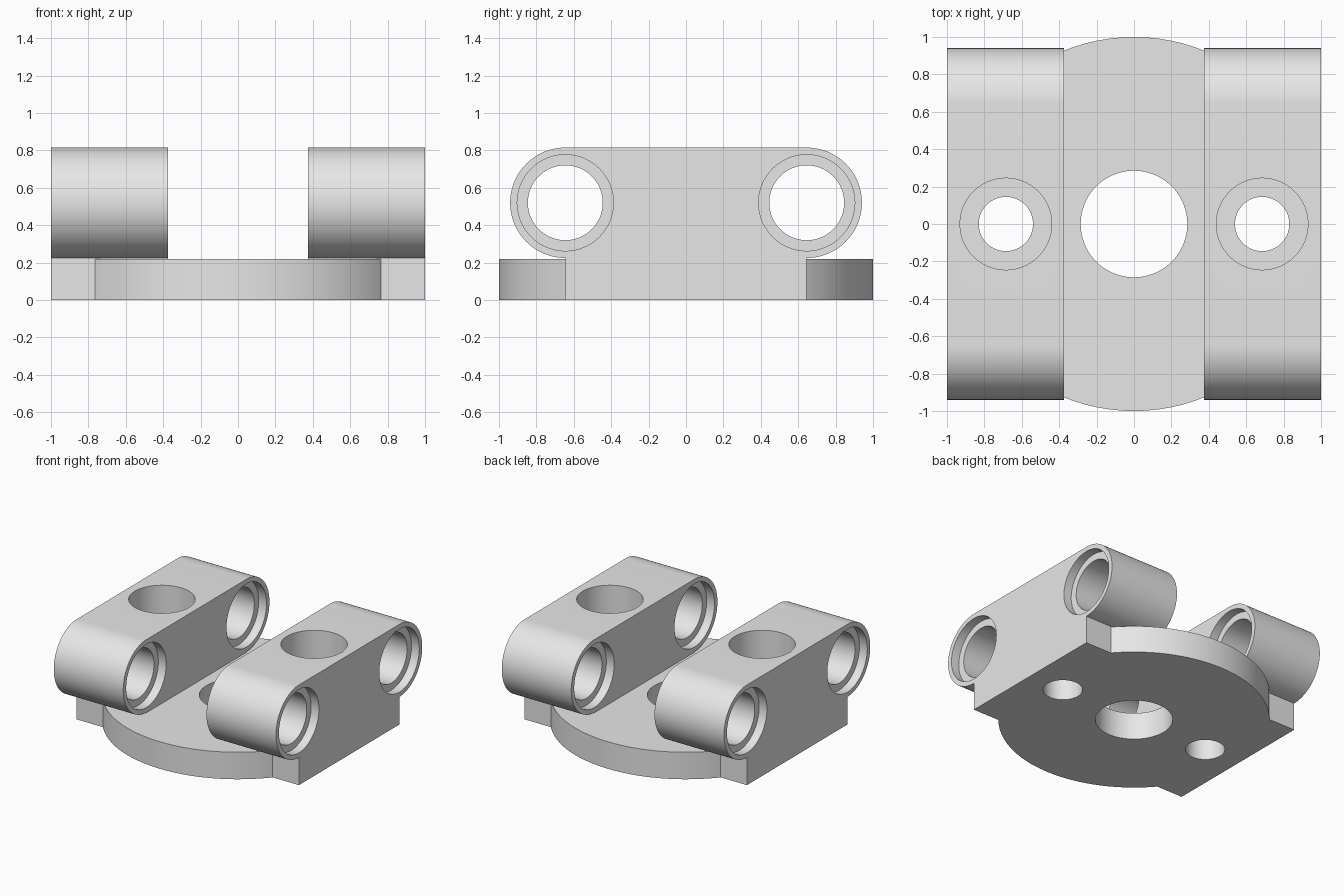
import bpy, bmesh, math
from mathutils import Matrix

cube = bpy.data.objects.get("Cube")
if cube:
    bpy.data.objects.remove(cube, do_unlink=True)

SEGMENTS = 96
BASE_TOP = 0.22
PIN_Y, PIN_Z, END_RADIUS = 0.645, 0.52, 0.295
ARM_IN, ARM_OUT = 0.375, 1.0
SCREW_X = 0.685

grey = bpy.data.materials.new("light_grey")
grey.use_nodes = True
grey.diffuse_color = (0.8, 0.8, 0.8, 1)
grey.node_tree.nodes["Principled BSDF"].inputs["Base Color"].default_value = (0.8, 0.8, 0.8, 1)


def finish(name, bm):
    bmesh.ops.recalc_face_normals(bm, faces=bm.faces)
    mesh = bpy.data.meshes.new(name)
    bm.to_mesh(mesh)
    bm.free()
    mesh.materials.append(grey)
    obj = bpy.data.objects.new(name, mesh)
    bpy.context.collection.objects.link(obj)
    return obj


def cylinder(name, radius, start, end, axis="Z", centre=(0, 0, 0)):
    """Cylinder running from start to end along the axis."""
    bm = bmesh.new()
    place = Matrix.Translation(centre)
    if axis == "X":
        place = place @ Matrix.Rotation(math.pi / 2, 4, "Y")
    place = place @ Matrix.Translation((0, 0, (start + end) / 2))
    bmesh.ops.create_cone(bm, cap_ends=True, segments=SEGMENTS, radius1=radius,
                          radius2=radius, depth=end - start, matrix=place)
    return finish(name, bm)


def arm(name, x0, x1):
    """Round-ended side arm with a straight foot, extruded along x."""
    steps = SEGMENTS // 2
    half = []
    for i in range(steps + 1):
        a = math.pi / 2 - math.pi * i / steps
        half.append((PIN_Y + END_RADIUS * math.cos(a), PIN_Z + END_RADIUS * math.sin(a)))
    half.append((PIN_Y, 0))
    outline = half + [(-y, z) for y, z in reversed(half)]
    bm = bmesh.new()
    face = bm.faces.new([bm.verts.new((x0, y, z)) for y, z in outline])
    out = bmesh.ops.extrude_face_region(bm, geom=[face])
    moved = [v for v in out["geom"] if isinstance(v, bmesh.types.BMVert)]
    bmesh.ops.translate(bm, verts=moved, vec=(x1 - x0, 0, 0))
    return finish(name, bm)


def combine(target, tool, operation):
    mod = target.modifiers.new(tool.name, "BOOLEAN")
    mod.operation = operation
    mod.solver = "EXACT"
    mod.object = tool
    bpy.context.view_layer.objects.active = target
    bpy.ops.object.modifier_apply(modifier=mod.name)
    bpy.data.objects.remove(tool, do_unlink=True)


# Round base plate carrying two side arms
bracket = cylinder("bracket", 1.0, 0, BASE_TOP)
for side in (-1, 1):
    combine(bracket, arm("side_arm", side * ARM_IN, side * ARM_OUT), "UNION")

# Large centre hole
combine(bracket, cylinder("centre_hole", 0.285, -0.1, 0.4), "DIFFERENCE")

for side in (-1, 1):
    # Vertical screw hole with a deep wide bore above the base
    at = (side * SCREW_X, 0, 0)
    combine(bracket, cylinder("screw_hole", 0.145, -0.1, 0.9, "Z", at), "DIFFERENCE")
    combine(bracket, cylinder("screw_bore", 0.245, BASE_TOP, 0.9, "Z", at), "DIFFERENCE")
    # Cross holes through both arms, with a shallow recess on every arm face
    pin = (0, side * PIN_Y, PIN_Z)
    combine(bracket, cylinder("pin_hole", 0.2, -1.1, 1.1, "X", pin), "DIFFERENCE")
    depth = 0.07
    for start, end in ((-1.1, depth - ARM_OUT), (-ARM_IN - depth, ARM_IN + depth),
                       (ARM_OUT - depth, 1.1)):
        combine(bracket, cylinder("pin_recess", 0.257, start, end, "X", pin), "DIFFERENCE")

# Smooth the round walls and keep the rims crisp
bpy.ops.object.select_all(action="DESELECT")
bracket.select_set(True)
bpy.context.view_layer.objects.active = bracket
bpy.ops.object.shade_smooth_by_angle(angle=math.radians(30))
